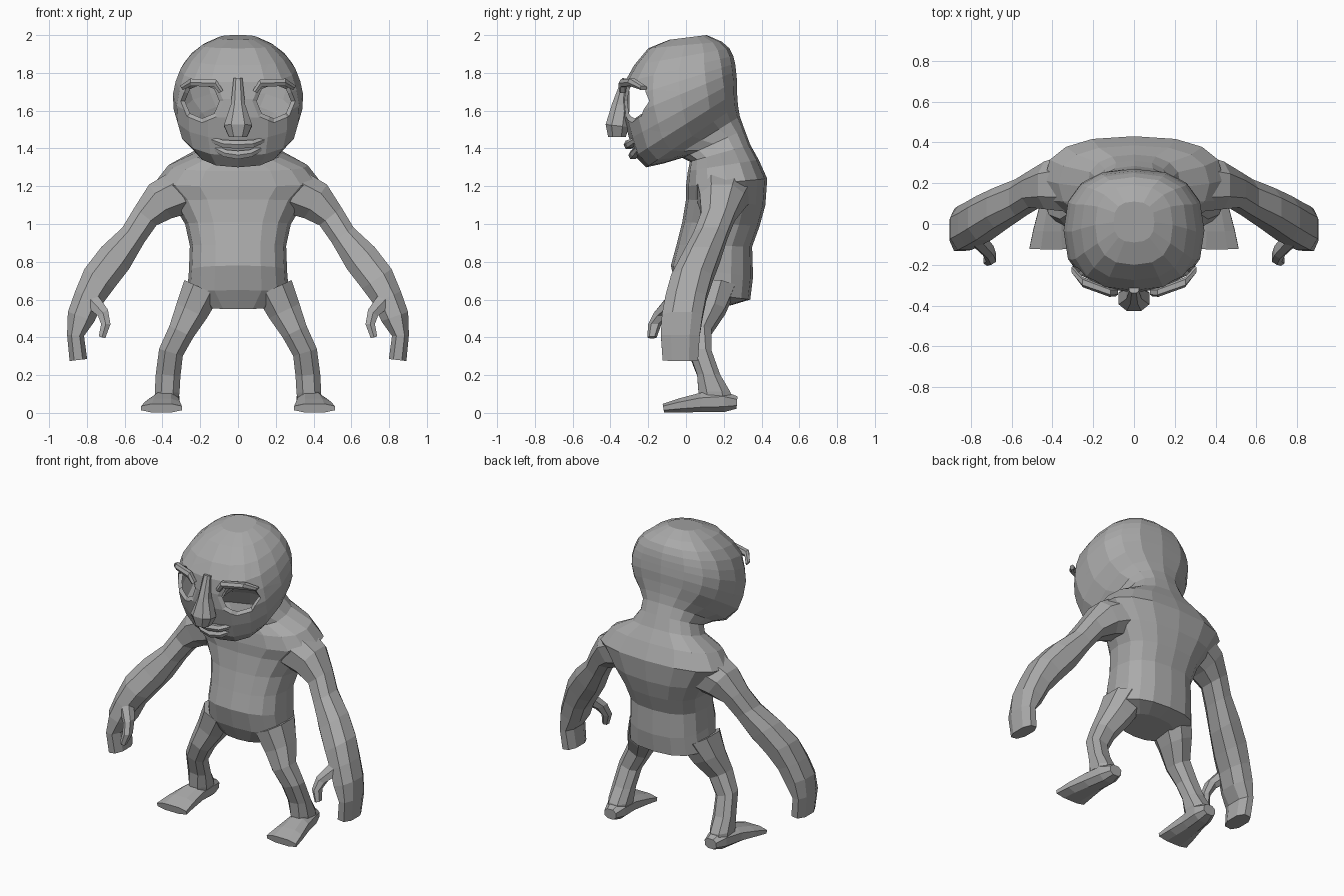
import bpy, bmesh, math
from mathutils import Vector

skin = bpy.data.materials.new("grey_skin")
skin.diffuse_color = (0.4, 0.4, 0.4, 1)


def power(v, p):
    return math.copysign(abs(v) ** (2 / p), v)


def finish(name, bm, mirror=False):
    bmesh.ops.recalc_face_normals(bm, faces=bm.faces)
    me = bpy.data.meshes.new(name)
    bm.to_mesh(me)
    bm.free()
    me.materials.append(skin)
    ob = bpy.data.objects.new(name, me)
    bpy.context.collection.objects.link(ob)
    if mirror:
        ob.modifiers.new("mirror", 'MIRROR')
    return ob


def loft(rings):
    """Skin a list of rings of points, with capped ends."""
    bm = bmesh.new()
    vs = [[bm.verts.new(p) for p in r] for r in rings]
    n = len(vs[0])
    for a, b in zip(vs, vs[1:]):
        for i in range(n):
            j = (i + 1) % n
            bm.faces.new((a[i], a[j], b[j], b[i]))
    bm.faces.new(vs[0])
    bm.faces.new(vs[-1])
    return bm


def tube(name, pts, side, n=8, p=2.4, mirror=True):
    """Sweep (x, y, z, half size across, half size along side axis)."""
    side = Vector(side)
    cs = [Vector(q[:3]) for q in pts]
    rings = []
    for i, q in enumerate(pts):
        t = cs[min(i + 1, len(cs) - 1)] - cs[max(i - 1, 0)]
        across = t.cross(side).normalized()
        ring = []
        for k in range(n):
            a = 2 * math.pi * (k + 0.5) / n
            v = cs[i] + across * q[3] * power(math.cos(a), p) + side * q[4] * power(math.sin(a), p)
            v.z = max(v.z, 0)
            ring.append(v)
        rings.append(ring)
    return finish(name, loft(rings), mirror)


# Torso, neck and head: front y, front z, back y, back z, half width
SECTIONS = [
    (0.00, 0.55, 0.24, 0.57, 0.17),
    (-0.05, 0.65, 0.34, 0.60, 0.27),
    (-0.08, 0.78, 0.355, 0.72, 0.26),
    (-0.05, 0.89, 0.35, 0.88, 0.255),
    (-0.02, 1.01, 0.39, 0.99, 0.28),
    (0.00, 1.13, 0.42, 1.10, 0.35),
    (0.00, 1.20, 0.43, 1.24, 0.44),
    (0.01, 1.28, 0.385, 1.34, 0.37),
    (0.02, 1.33, 0.34, 1.42, 0.23),
    (-0.02, 1.35, 0.31, 1.50, 0.19),
    (-0.12, 1.32, 0.285, 1.57, 0.20),
    (-0.21, 1.30, 0.275, 1.63, 0.25),
    (-0.27, 1.36, 0.27, 1.70, 0.315),
    (-0.30, 1.45, 0.27, 1.76, 0.34),
    (-0.33, 1.56, 0.265, 1.81, 0.345),
    (-0.335, 1.66, 0.26, 1.85, 0.33),
    (-0.325, 1.75, 0.25, 1.89, 0.305),
    (-0.275, 1.84, 0.23, 1.93, 0.26),
    (-0.20, 1.93, 0.19, 1.965, 0.19),
    (-0.09, 1.975, 0.11, 2.00, 0.10),
]
rings = []
for fy, fz, by, bz, hw in SECTIONS:
    ring = []
    for k in range(16):
        a = 2 * math.pi * k / 16
        t = (1 - power(math.cos(a), 2.5)) / 2
        ring.append((hw * power(math.sin(a), 2.5), fy + (by - fy) * t, fz + (bz - fz) * t))
    rings.append(ring)
body = loft(rings)

# Open eight-sided eye sockets with a bevelled rim
EX, EZ, ER = 0.19, 1.65, 0.105
for s in (-1, 1):
    centre = Vector((s * EX, 0, EZ))

    def near(f, r):
        c = f.calc_center_median()
        return c.y < -0.05 and math.hypot(c.x - centre.x, c.z - EZ) < r

    for k in range(8):
        a = math.pi * (k + 0.5) / 4
        d = Vector((math.cos(a), 0, math.sin(a)))
        faces = [f for f in body.faces if near(f, 0.22)]
        geom = set(faces)
        for f in faces:
            geom.update(f.edges)
            geom.update(f.verts)
        bmesh.ops.bisect_plane(body, geom=list(geom), plane_co=centre + d * ER, plane_no=d, dist=1e-5)

    def inside(f):
        c = f.calc_center_median() - centre
        return c.y < -0.05 and all(
            c.x * math.cos(math.pi * (k + .5) / 4) + c.z * math.sin(math.pi * (k + .5) / 4) < ER - 1e-4
            for k in range(8))

    bmesh.ops.delete(body, geom=[f for f in body.faces if inside(f)], context='FACES')
    rim = [e for e in body.edges if e.is_boundary and
           all(math.hypot(v.co.x - centre.x, v.co.z - EZ) > ER * 0.9 and v.co.x * s > 0 for v in e.verts)]
    new = bmesh.ops.extrude_edge_only(body, edges=rim)["geom"]
    for v in new:
        if isinstance(v, bmesh.types.BMVert):
            v.co.x = centre.x + (v.co.x - centre.x) * 0.8
            v.co.z = EZ + (v.co.z - EZ) * 0.8
            v.co.y += 0.015
finish("body", body)

X, Y = (1, 0, 0), (0, 1, 0)

# Face
tube("nose", [(0, -0.32, 1.77, 0.02, 0.025), (0, -0.345, 1.63, 0.05, 0.04),
              (0, -0.365, 1.52, 0.065, 0.08), (0, -0.365, 1.46, 0.05, 0.05)], X, mirror=False)
tube("brow", [(0.09, -0.335, 1.70, 0.015, 0.02), (0.12, -0.335, 1.745, 0.022, 0.022),
              (0.25, -0.285, 1.75, 0.022, 0.025), (0.30, -0.225, 1.72, 0.015, 0.02)], Y, n=6)
tube("upper_lip", [(-0.18, -0.235, 1.46, 0.012, 0.02), (-0.08, -0.295, 1.425, 0.022, 0.025),
                   (0, -0.305, 1.42, 0.025, 0.025), (0.08, -0.295, 1.425, 0.022, 0.025),
                   (0.18, -0.235, 1.46, 0.012, 0.02)], Y, n=6, mirror=False)
tube("lower_lip", [(-0.16, -0.23, 1.42, 0.012, 0.02), (-0.07, -0.27, 1.375, 0.022, 0.025),
                   (0, -0.28, 1.365, 0.025, 0.025), (0.07, -0.27, 1.375, 0.022, 0.025),
                   (0.16, -0.23, 1.42, 0.012, 0.02)], Y, n=6, mirror=False)

# Arms, with mitten hands and thumbs
tube("arm", [(0.30, 0.20, 1.17, 0.13, 0.15), (0.41, 0.19, 1.12, 0.115, 0.125),
             (0.49, 0.17, 1.04, 0.08, 0.095), (0.555, 0.13, 0.94, 0.075, 0.095),
             (0.65, 0.08, 0.82, 0.10, 0.105), (0.735, 0.03, 0.71, 0.10, 0.115),
             (0.79, 0.00, 0.61, 0.085, 0.115), (0.83, -0.02, 0.51, 0.08, 0.115),
             (0.86, -0.03, 0.41, 0.048, 0.11), (0.845, -0.03, 0.28, 0.05, 0.10)], Y)
tube("thumb", [(0.78, -0.06, 0.60, 0.05, 0.05), (0.715, -0.13, 0.53, 0.035, 0.04),
               (0.70, -0.165, 0.47, 0.028, 0.035), (0.72, -0.18, 0.40, 0.02, 0.025)], Y, n=6)

# Legs and feet
tube("leg", [(0.19, 0.12, 0.66, 0.11, 0.15), (0.245, 0.10, 0.54, 0.095, 0.115),
             (0.30, 0.06, 0.43, 0.075, 0.08), (0.355, 0.075, 0.32, 0.07, 0.065),
             (0.37, 0.12, 0.20, 0.07, 0.065), (0.375, 0.15, 0.11, 0.07, 0.09),
             (0.38, 0.16, 0.03, 0.06, 0.09)], Y)
tube("foot", [(0.37, 0.27, 0.055, 0.035, 0.045), (0.375, 0.20, 0.06, 0.06, 0.07),
              (0.39, 0.08, 0.055, 0.055, 0.08), (0.40, -0.03, 0.04, 0.04, 0.10),
              (0.405, -0.12, 0.025, 0.025, 0.115)], X)
